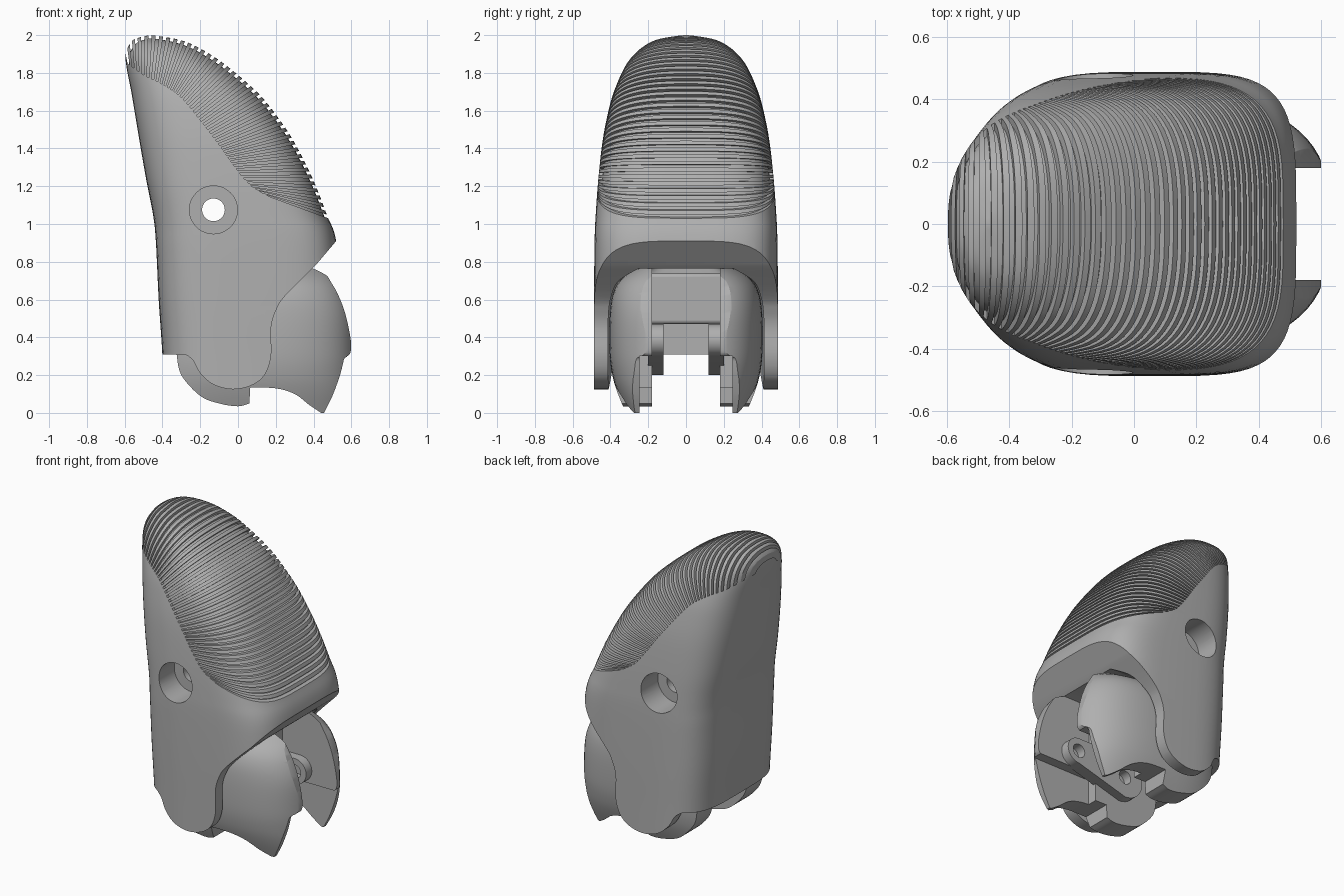
import bpy, bmesh, math
from mathutils import Vector

if "Cube" in bpy.data.objects:
    bpy.data.objects.remove(bpy.data.objects["Cube"])

grey = bpy.data.materials.new("plain grey")
grey.use_nodes = True
grey.diffuse_color = (0.43, 0.43, 0.43, 1)
grey.node_tree.nodes["Principled BSDF"].inputs["Base Color"].default_value = (0.43, 0.43, 0.43, 1)


def spline(points, steps=6):
    """Smooth curve through points of any dimension."""
    pts = [Vector(p) for p in points]
    out = []
    for i in range(len(pts) - 1):
        b, c = pts[i], pts[i + 1]
        a = pts[max(i - 1, 0)]
        d = pts[min(i + 2, len(pts) - 1)]
        for s in range(steps):
            t = s / steps
            out.append(0.5 * (2 * b + (c - a) * t + (2 * a - 5 * b + 4 * c - d) * t ** 2
                              + (3 * b - a - 3 * c + d) * t ** 3))
    return out + [pts[-1]]


def finish(name, bm):
    bmesh.ops.recalc_face_normals(bm, faces=bm.faces)
    mesh = bpy.data.meshes.new(name)
    bm.to_mesh(mesh)
    bm.free()
    mesh.materials.append(grey)
    obj = bpy.data.objects.new(name, mesh)
    bpy.context.collection.objects.link(obj)
    return obj


def loft(name, rows, power, sides=72):
    """Stack of rounded sections; each row is height, back x, front x, half width."""
    bm = bmesh.new()
    rings = []
    for z, back, front, half in spline(rows):
        e = 2 / power(z)
        ring = []
        for k in range(sides):
            a = math.tau * k / sides
            c, s = math.cos(a), math.sin(a)
            x = (back + front) / 2 + (front - back) / 2 * math.copysign(abs(c) ** e, c)
            ring.append(bm.verts.new((x, half * math.copysign(abs(s) ** e, s), z)))
        rings.append(ring)
    for low, high in zip(rings, rings[1:]):
        for k in range(sides):
            j = (k + 1) % sides
            bm.faces.new((low[k], low[j], high[j], high[k]))
    bm.faces.new(rings[0])
    bm.faces.new(rings[-1])
    return finish(name, bm)


def prism(name, outlines, y0=-1, y1=1):
    """Side outlines (x, z) extruded across the width."""
    bm = bmesh.new()
    for outline in outlines:
        face = bm.faces.new([bm.verts.new((p[0], y0, p[1])) for p in outline])
        for v in bmesh.ops.extrude_face_region(bm, geom=[face])["geom"]:
            if isinstance(v, bmesh.types.BMVert):
                v.co.y = y1
    return finish(name, bm)


def rect(x0, x1, z0, z1):
    return [(x0, z0), (x1, z0), (x1, z1), (x0, z1)]


def disc(x, z, r, sides=48):
    return [(x + r * math.cos(math.tau * k / sides), z + r * math.sin(math.tau * k / sides))
            for k in range(sides)]


def combine(obj, other, operation):
    mod = obj.modifiers.new("cut", "BOOLEAN")
    mod.operation, mod.object, mod.solver = operation, other, "EXACT"
    bpy.context.view_layer.objects.active = obj
    bpy.ops.object.modifier_apply(modifier=mod.name)
    bpy.data.objects.remove(other)


def smooth(obj):
    bpy.ops.object.select_all(action="DESELECT")
    obj.select_set(True)
    bpy.context.view_layer.objects.active = obj
    bpy.ops.object.shade_smooth_by_angle(angle=math.radians(30))


# Fingertip shell
shell_rows = [
    (0, -.39, .55, .487), (.3, -.4, .55, .487), (.6, -.42, .55, .487), (.91, -.435, .52, .484),
    (1.05, -.45, .47, .478), (1.23, -.485, .4, .465), (1.43, -.52, .3, .443), (1.58, -.545, .2, .415),
    (1.7, -.565, .1, .382), (1.83, -.59, -.05, .325), (1.9, -.595, -.15, .272),
    (1.95, -.575, -.24, .21), (1.98, -.545, -.33, .14), (2, -.47, -.46, .02)]


def shell_power(z):
    return 4 - 1.7 * min(max((z - .9) / 1.1, 0), 1)


shell = loft("fingertip_shell", shell_rows, shell_power)

# Rounded side lobes and slanted mouth
lobe = spline([(-.28, .31), (-.24, .28), (-.2, .21), (-.13, .15), (-.03, .125), (.07, .145),
               (.14, .2), (.175, .3), (.175, .45), (.2, .54), (.25, .62), (.41, .78)])
combine(shell, prism("side_outline", [[(-1, .31)] + lobe + [(.52, .91), (1, 1.47), (1, 3), (-1, 3)]]),
        "INTERSECT")

# Arched hollow for the knuckle
hollow = loft("hollow", [(-.2, -.34, 1, .412), (.2, -.34, 1, .412), (.5, -.34, 1, .412),
                         (.62, -.34, 1, .395), (.7, -.34, 1, .355), (.765, -.34, 1, .25)],
              lambda z: 6)
combine(shell, hollow, "DIFFERENCE")

# Grip grooves: a fan of thin wedges between the pad edge and the outer curve
fan = spline([
    (-.585, 1.85, -.6, 1.93), (-.5, 1.79, -.5, 2.02), (-.4, 1.74, -.33, 2), (-.3, 1.67, -.12, 1.89),
    (-.2, 1.55, .06, 1.74), (-.1, 1.42, .22, 1.55), (-.03, 1.32, .34, 1.36), (.05, 1.22, .42, 1.2),
    (.12, 1.17, .46, 1.08), (.2, 1.13, .48, 1.01)], 12)
lengths = [0]
for p, q in zip(fan, fan[1:]):
    lengths.append(lengths[-1] + math.hypot(q[2] - p[2], q[3] - p[3]))


def fan_line(t):
    """Inner and outer end of the groove line at share t of the outer curve."""
    goal = t * lengths[-1]
    i = max(k for k in range(len(fan) - 1) if lengths[k] <= goal)
    p = fan[i].lerp(fan[i + 1], (goal - lengths[i]) / (lengths[i + 1] - lengths[i]))
    inner, outer = Vector(p[:2]), Vector(p[2:])
    return inner, outer + (outer - inner).normalized() * .08


count = 40
wedges = []
for k in range(count):
    a, b = fan_line(k / count)
    c, d = fan_line((k + .45) / count)
    wedges.append([a, b, d, c])
grooves = prism("grooves", wedges)
core_rows = [(z * .992, l + .018, r - .014, h - .018) for z, l, r, h in shell_rows[:-1]]
core_rows.append((1.983, -.47, -.45, .01))
combine(grooves, loft("core", core_rows, shell_power), "DIFFERENCE")
combine(shell, grooves, "DIFFERENCE")

# Pin hole with a wide recess on each side
combine(shell, prism("pin_hole", [disc(-.13, 1.075, .06)]), "DIFFERENCE")
for side in (-1, 1):
    combine(shell, prism("recess", [disc(-.13, 1.075, .127)], side * .3, side), "DIFFERENCE")
smooth(shell)

# Knuckle cheeks: rounded body trimmed to the side outline
knuckle = loft("knuckle_cheeks", [
    (-.02, -.5, .62, .31), (.1, -.5, .63, .36), (.2, -.5, .63, .39), (.32, -.5, .63, .405),
    (.5, -.5, .62, .405), (.62, -.5, .585, .39), (.7, -.5, .535, .35), (.76, -.5, .47, .27),
    (.8, -.5, .43, .17)], lambda z: 2.8)
upper = spline([(.2, .76), (.41, .78), (.5, .68), (.56, .55), (.595, .4), (.595, .32), (.565, .29)])
tip = spline([(.56, .28), (.54, .2), (.5, .09), (.455, 0)])
lower = spline([(.44, 0), (.38, .04), (.3, .1), (.2, .13), (.065, .135)])
heel = spline([(.06, .05), (0, .035), (-.1, .05), (-.2, .09), (-.3, .2), (-.325, .31)])
combine(knuckle, prism("knuckle_outline", [upper + tip + lower + heel + [(-.3, .5), (-.1, .7)]]),
        "INTERSECT")
combine(knuckle, prism("channel", [rect(-1, 1, -1, 2)], -.18, .18), "DIFFERENCE")
combine(knuckle, prism("lower_relief", [rect(.15, 1, -1, .3)], -.245, .245), "DIFFERENCE")
smooth(knuckle)

# Bridge joining the cheeks
bridge = prism("bridge", [rect(-.3, .2, .47, .74)], -.2, .2)
bevel = bridge.modifiers.new("soft edges", "BEVEL")
bevel.width, bevel.segments = .02, 3
smooth(bridge)

# Hinge lugs with two holes on the inner faces
small, big = disc(.33, .385, .085), disc(-.03, .335, .135)
lug_outline = small[36:] + small[:13] + big[12:37]
for side, label in ((1, "left"), (-1, "right")):
    lug = prism(label + "_hinge_lug", [lug_outline], side * .12, side * .2)
    holes = prism("lug_holes", [disc(-.03, .335, .045), disc(.33, .385, .045)])
    combine(lug, holes, "DIFFERENCE")
    smooth(lug)
